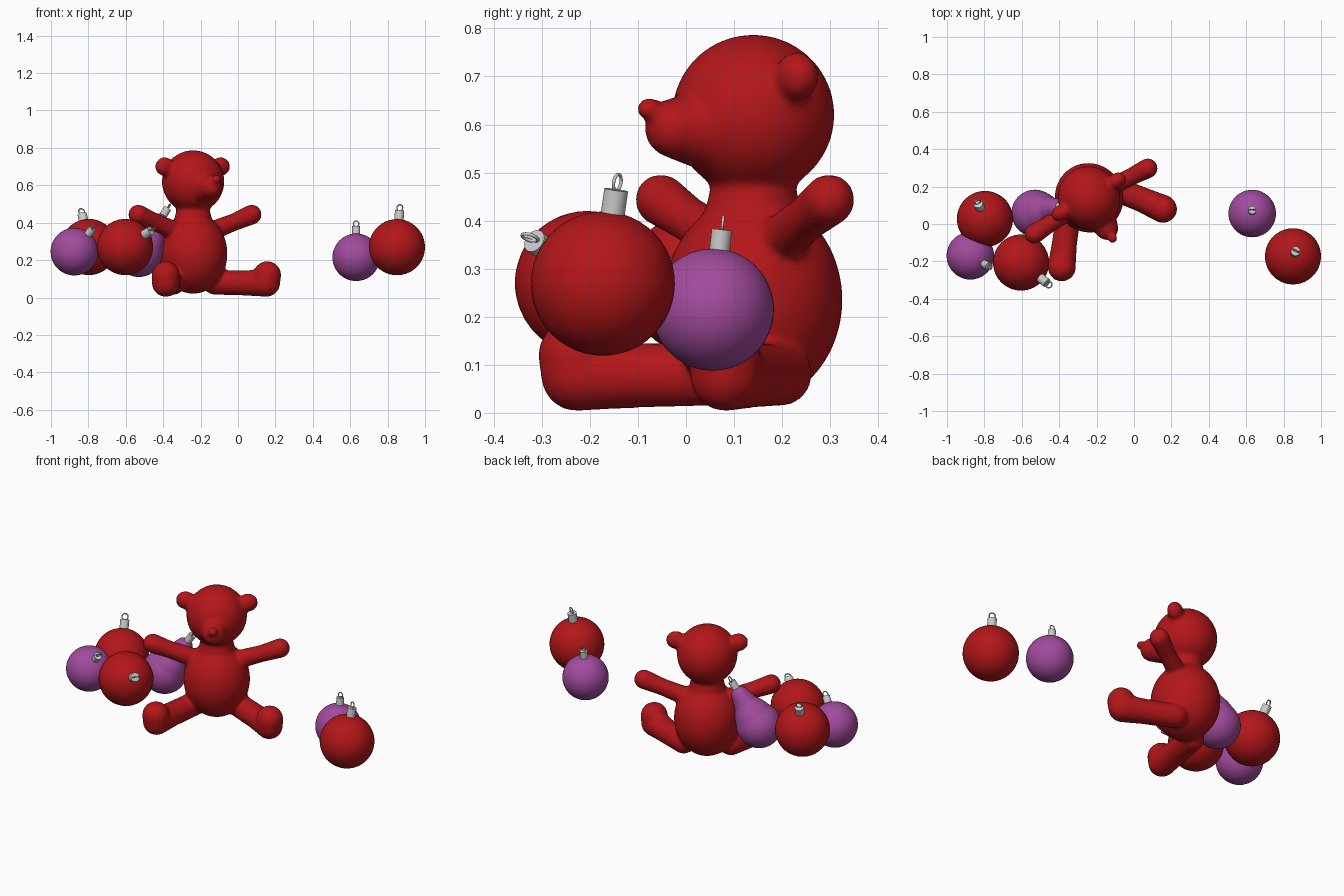
import bpy, bmesh, math
from mathutils import Matrix, Vector

if "Cube" in bpy.data.objects:
    bpy.data.objects.remove(bpy.data.objects["Cube"])


def material(name, color):
    m = bpy.data.materials.new(name)
    m.diffuse_color = (*color, 1)
    m.use_nodes = True
    m.node_tree.nodes["Principled BSDF"].inputs["Base Color"].default_value = m.diffuse_color
    return m


RED = material("red", (0.45, 0.008, 0.01))
PURPLE = material("purple", (0.36, 0.07, 0.34))


def ball(bm, center, radii, seg=32):
    mat = Matrix.Translation(center) @ Matrix.Diagonal((*radii, 1))
    bmesh.ops.create_uvsphere(bm, u_segments=seg, v_segments=seg // 2, radius=1, matrix=mat)


def limb(bm, points, steps=10):
    # chain of spheres through (x, y, z, radius) stations
    for a, b in zip(points, points[1:]):
        for i in range(steps + 1):
            p = Vector(a).lerp(Vector(b), i / steps)
            ball(bm, p[:3], (p[3],) * 3, 24)


def finish(name, bm, mat=None, voxel=None, smooth=8):
    me = bpy.data.meshes.new(name)
    bm.to_mesh(me)
    bm.free()
    ob = bpy.data.objects.new(name, me)
    bpy.context.collection.objects.link(ob)
    if mat:
        me.materials.append(mat)
    for p in me.polygons:
        p.use_smooth = True
    if voxel:
        r = ob.modifiers.new("fuse", 'REMESH')
        r.mode = 'VOXEL'
        r.voxel_size = voxel
        r.use_smooth_shade = True
        s = ob.modifiers.new("soften", 'SMOOTH')
        s.factor = 0.5
        s.iterations = smooth
    return ob


# Seated toy bear, modelled facing -y and then turned
bm = bmesh.new()
ball(bm, (0, 0, 0.235), (0.182, 0.187, 0.215), 48)              # torso
limb(bm, [(0, 0, 0.37, 0.11), (0, 0, 0.48, 0.084)])             # neck
ball(bm, (0, 0, 0.62), (0.166, 0.17, 0.167), 48)                # head
limb(bm, [(0, -0.08, 0.59, 0.095), (0, -0.19, 0.592, 0.062)])   # muzzle
ball(bm, (0, -0.25, 0.633), (0.027, 0.027, 0.024))              # nose
for s in (-1, 1):
    ball(bm, (s * 0.172, 0.005, 0.70), (0.054, 0.043, 0.051))   # ear
    limb(bm, [(s * 0.11, -0.005, 0.355, 0.052),                 # arm
              (s * 0.25, -0.015, 0.405, 0.047),
              (s * 0.35, -0.02, 0.443, 0.054)])
    limb(bm, [(s * 0.13, -0.01, 0.08, 0.066),                   # leg
              (s * 0.24, -0.15, 0.078, 0.068),
              (s * 0.31, -0.245, 0.078, 0.075)])
    limb(bm, [(s * 0.31, -0.245, 0.078, 0.075),                 # upright foot
              (s * 0.313, -0.25, 0.12, 0.075)])
bear = finish("toy_bear", bm, RED, 0.01)
bear.location = (-0.24, 0.14, 0)
bear.rotation_euler.z = math.radians(30)


def hanger(name, center, q, dist, k):
    # metal cap and wire loop along the ornament axis
    base = Matrix.Translation(center) @ q.to_matrix().to_4x4()
    bm = bmesh.new()
    bmesh.ops.create_cone(bm, cap_ends=True, segments=32, radius1=0.025 * k,
                          radius2=0.025 * k, depth=0.055 * k,
                          matrix=Matrix.Translation((0, 0, dist + 0.02 * k)))
    cap = finish(name + "_cap", bm)
    cap.matrix_world = base
    bpy.context.view_layer.objects.active = cap
    bpy.ops.object.select_all(action='DESELECT')
    cap.select_set(True)
    bpy.ops.object.shade_smooth_by_angle()
    bpy.ops.mesh.primitive_torus_add(major_radius=0.017 * k, minor_radius=0.0035 * k,
                                     major_segments=32, minor_segments=10)
    loop = bpy.context.object
    loop.name = name + "_loop"
    loop.matrix_world = (base @ Matrix.Translation((0, 0, dist + 0.063 * k))
                         @ Matrix.Rotation(math.pi / 2, 4, 'X'))
    bpy.ops.object.shade_smooth()


# Round ornaments: name, centre, cap direction, radius, material
ORNAMENTS = [
    ("red_ornament_right", (0.85, -0.173, 0.269), (0.015, 0.03, 0.21), 0.15, RED),
    ("red_ornament_back", (-0.797, 0.027, 0.27), (-0.035, 0.08, 0.17), 0.15, RED),
    ("red_ornament_front", (-0.604, -0.206, 0.27), (0.126, -0.1, 0.08), 0.15, RED),
    ("purple_ornament_right", (0.632, 0.056, 0.215), (0, 0.018, 0.16), 0.127, PURPLE),
    ("purple_ornament_left", (-0.875, -0.17, 0.245), (0.087, -0.05, 0.11), 0.127, PURPLE),
]
for name, c, d, r, mat in ORNAMENTS:
    bm = bmesh.new()
    ball(bm, (0, 0, 0), (r, r, r), 48)
    q = Vector(d).to_track_quat('Z', 'Y')
    ob = finish(name, bm, mat)
    ob.matrix_world = Matrix.Translation(c) @ q.to_matrix().to_4x4()
    hanger(name, c, q, r, r / 0.15)

# Bulb-shaped ornament leaning behind the bear
c = (-0.53, 0.058, 0.235)
q = Vector((0.14, 0.04, 0.22)).to_track_quat('Z', 'Y')
bm = bmesh.new()
ball(bm, (0, 0, 0), (0.126,) * 3, 48)
limb(bm, [(0, 0, 0.05, 0.108), (0, 0, 0.12, 0.072), (0, 0, 0.2, 0.05)])
bulb = finish("purple_bulb_ornament", bm, PURPLE, 0.008)
bulb.matrix_world = Matrix.Translation(c) @ q.to_matrix().to_4x4()
hanger("purple_bulb_ornament", c, q, 0.25, 0.85)
